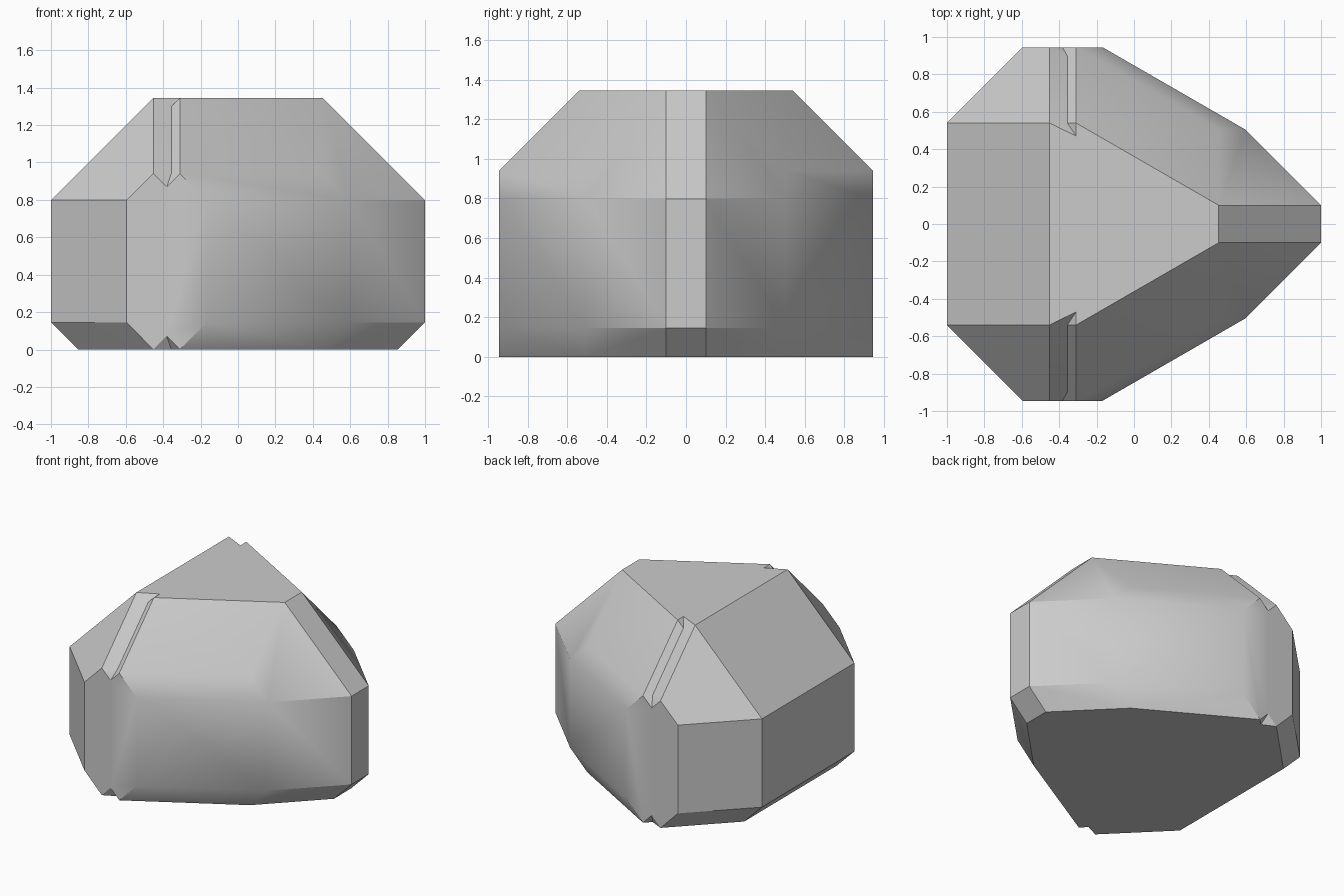
import bpy
import bmesh
import math

if "Cube" in bpy.data.objects:
    bpy.data.objects.remove(bpy.data.objects["Cube"], do_unlink=True)

R = 0.547       # octahedron radius of every corner
CUT = 0.405     # where its front and back tips are cut off
FLOOR = 0.145   # height of the bottom chamfer
SHOULDER = 0.798

grey = bpy.data.materials.new("plain grey")
grey.use_nodes = True
grey.diffuse_color = (0.6, 0.6, 0.6, 1)
grey.node_tree.nodes["Principled BSDF"].inputs["Base Color"].default_value = (0.6, 0.6, 0.6, 1)


def corner_points(cx, cy):
    """Points of a stretched octahedron with cut tips around one corner."""
    pts = [(cx, cy, SHOULDER + R)]
    for s in (-1, 1):
        pts += [(cx, cy + s * CUT, SHOULDER + R - CUT), (cx, cy + s * CUT, 0)]
        pts.append((cx + s * (R - FLOOR), cy, 0))
        for z in (FLOOR, SHOULDER):
            pts.append((cx + s * R, cy, z))
            pts += [(cx + t * (R - CUT), cy + s * CUT, z) for t in (-1, 1)]
    return pts


def hull_body(name, corners):
    """Convex body wrapped around corners mirrored front to back."""
    bm = bmesh.new()
    for x, y in corners:
        for s in (-1, 1):
            for p in corner_points(x, s * y):
                bm.verts.new(p)
    bmesh.ops.convex_hull(bm, input=bm.verts)
    bmesh.ops.delete(bm, geom=[v for v in bm.verts if not v.link_faces], context='VERTS')
    bmesh.ops.dissolve_limit(bm, angle_limit=math.radians(0.5), verts=bm.verts, edges=bm.edges)
    bmesh.ops.recalc_face_normals(bm, faces=bm.faces)
    mesh = bpy.data.meshes.new(name)
    bm.to_mesh(mesh)
    bm.free()
    mesh.materials.append(grey)
    obj = bpy.data.objects.new(name, mesh)
    bpy.context.collection.objects.link(obj)
    return obj


# Two overlapping wedges; the narrow gap between them leaves the grooves
nose = (1 - R, 0.1)
body = hull_body("faceted_body", [(R - 1, 0.54), nose])
wedge = hull_body("inner_wedge", [(-0.31, 0.54), nose])

# Merge both into one solid
union = body.modifiers.new("merge", 'BOOLEAN')
union.operation = 'UNION'
union.solver = 'EXACT'
union.object = wedge
bpy.ops.object.select_all(action='DESELECT')
body.select_set(True)
bpy.context.view_layer.objects.active = body
bpy.ops.object.modifier_apply(modifier=union.name)
bpy.data.objects.remove(wedge, do_unlink=True)

# Clean coplanar seams, then keep only the crisp edges sharp
bm = bmesh.new()
bm.from_mesh(body.data)
bmesh.ops.remove_doubles(bm, verts=bm.verts, dist=0.0005)
bmesh.ops.dissolve_limit(bm, angle_limit=math.radians(0.5), verts=bm.verts, edges=bm.edges)
bm.to_mesh(body.data)
bm.free()
bpy.ops.object.shade_smooth_by_angle(angle=math.radians(33))
